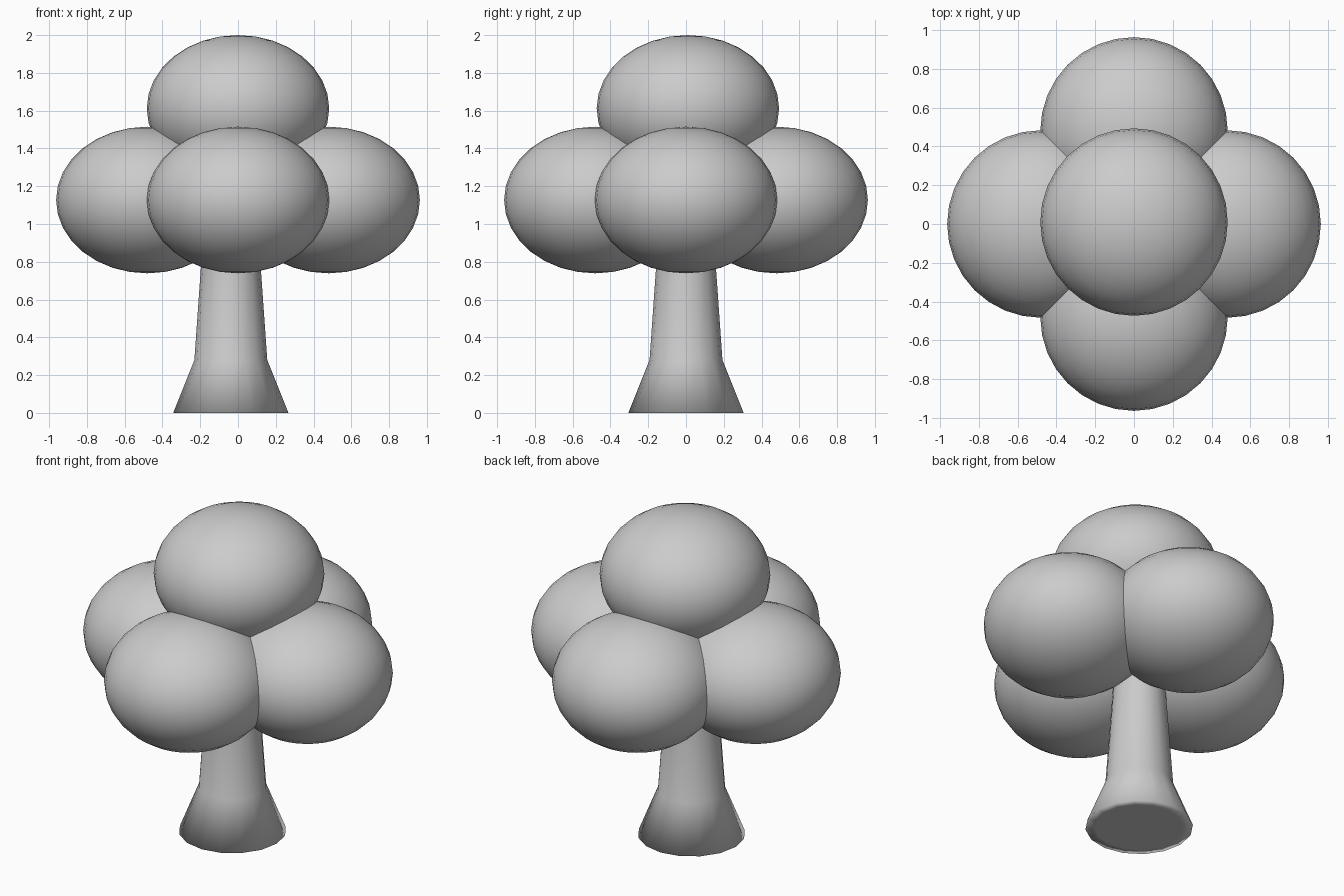
import bpy, bmesh
from math import cos, sin, tau

if "Cube" in bpy.data.objects:
    bpy.data.objects.remove(bpy.data.objects["Cube"])


def foliage(name, x, y, z):
    bpy.ops.mesh.primitive_uv_sphere_add(segments=32, ring_count=16, radius=1,
                                         location=(x, y, z))
    ob = bpy.context.object
    ob.name = name
    ob.scale = (0.483, 0.483, 0.388)
    bpy.ops.object.transform_apply(location=False, rotation=False, scale=True)
    bpy.ops.object.shade_smooth()


def lathe(name, profile, sides, location):
    bm = bmesh.new()
    rings = [[bm.verts.new((r * cos(tau * i / sides), r * sin(tau * i / sides), z))
              for i in range(sides)] for r, z in profile]
    for a, b in zip(rings, rings[1:]):
        for i in range(sides):
            j = (i + 1) % sides
            bm.faces.new((a[i], a[j], b[j], b[i]))
    bm.faces.new(rings[0][::-1])
    bm.faces.new(rings[-1])
    for f in bm.faces:
        f.smooth = True
    me = bpy.data.meshes.new(name)
    bm.to_mesh(me)
    bm.free()
    ob = bpy.data.objects.new(name, me)
    ob.location = location
    bpy.context.collection.objects.link(ob)


# Leaf clusters: four around, one on top
foliage("foliage_left", -0.48, 0, 1.127)
foliage("foliage_right", 0.48, 0, 1.127)
foliage("foliage_front", 0, -0.48, 1.127)
foliage("foliage_back", 0, 0.48, 1.127)
foliage("foliage_top", 0, 0.01, 1.612)

# Trunk with flared base: (radius, height), inset ring underneath
lathe("trunk", [(0.25, 0), (0.305, 0), (0.193, 0.28), (0.155, 0.82), (0.125, 1.28)],
      16, (-0.038, 0, 0))
